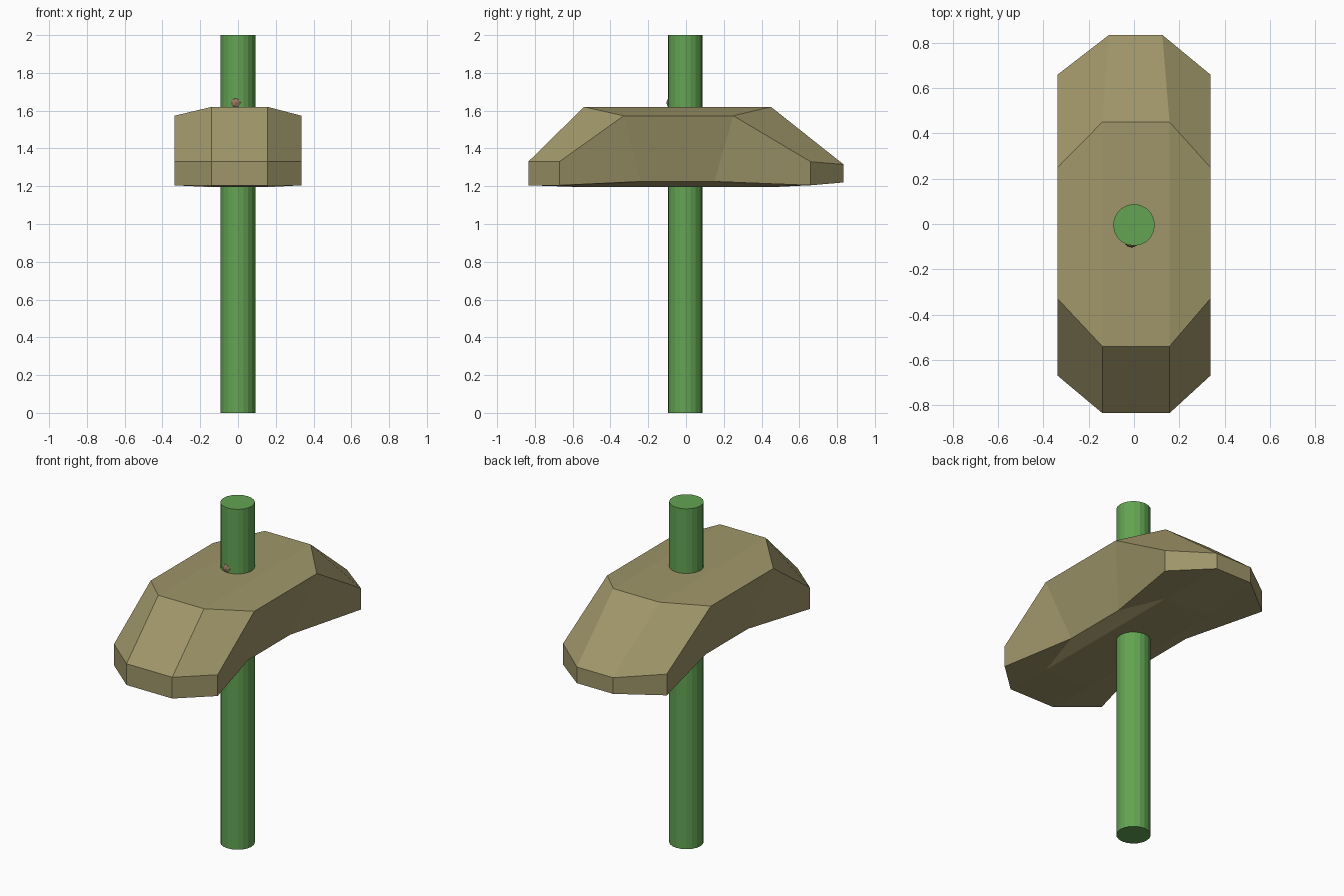
import bpy, bmesh

if "Cube" in bpy.data.objects:
    bpy.data.objects.remove(bpy.data.objects["Cube"])


def material(name, rgb):
    m = bpy.data.materials.new(name)
    m.diffuse_color = (*rgb, 1.0)
    m.use_nodes = True
    m.node_tree.nodes["Principled BSDF"].inputs["Base Color"].default_value = m.diffuse_color
    return m


stone = material("tan stone", (0.35, 0.305, 0.142))
green = material("green handle", (0.125, 0.37, 0.085))
knot = material("brown knot", (0.31, 0.20, 0.115))


def make_object(name, bm, mat):
    bmesh.ops.recalc_face_normals(bm, faces=bm.faces)
    mesh = bpy.data.meshes.new(name)
    bm.to_mesh(mesh)
    bm.free()
    mesh.materials.append(mat)
    ob = bpy.data.objects.new(name, mesh)
    bpy.context.collection.objects.link(ob)
    return ob


# Long round handle
bm = bmesh.new()
bmesh.ops.create_cone(bm, cap_ends=True, segments=20, radius1=0.092,
                      radius2=0.092, depth=2.0)
bmesh.ops.translate(bm, verts=bm.verts, vec=(0, -0.004, 1.0))
make_object("handle", bm, green)

# Chipped stone head: lengthwise (y, z) sections lofted across x.
# Order: top front, top back, mid back, low back,
#        under back, under front, low front, mid front
inner = [(-0.54, 1.62), (0.45, 1.62), (0.835, 1.315), (0.835, 1.22),
         (0.45, 1.195), (-0.54, 1.195), (-0.835, 1.205), (-0.835, 1.33)]
outer = [(-0.33, 1.573), (0.25, 1.573), (0.66, 1.33), (0.66, 1.205),
         (0.15, 1.225), (-0.24, 1.225), (-0.67, 1.205), (-0.67, 1.33)]
x_outer = [0.337] * 4 + [0.235] * 2 + [0.337] * 2   # waisted underside
x_left = [-0.14, -0.14, -0.11, -0.11, -0.14, -0.14, -0.14, -0.14]
x_right = [0.157, 0.157, 0.125, 0.125, 0.157, 0.157, 0.157, 0.157]

bm = bmesh.new()
columns = []
for xs, section in (([-x for x in x_outer], outer), (x_left, inner),
                    (x_right, inner), (x_outer, outer)):
    columns.append([bm.verts.new((x, y, z)) for x, (y, z) in zip(xs, section)])
for a, b in zip(columns, columns[1:]):
    for i in range(8):
        j = (i + 1) % 8
        bm.faces.new((a[i], a[j], b[j], b[i]))
for col in (columns[0], columns[-1]):
    for quad in ((0, 1, 4, 5), (1, 2, 3, 4), (5, 6, 7, 0)):
        bm.faces.new([col[i] for i in quad])
make_object("stone_head", bm, stone)

# Tiny knot barely breaking the front of the handle above the head
bm = bmesh.new()
bmesh.ops.create_icosphere(bm, subdivisions=2, radius=0.036)
bmesh.ops.translate(bm, verts=bm.verts, vec=(-0.01, -0.068, 1.642))
make_object("handle_knot", bm, knot)
